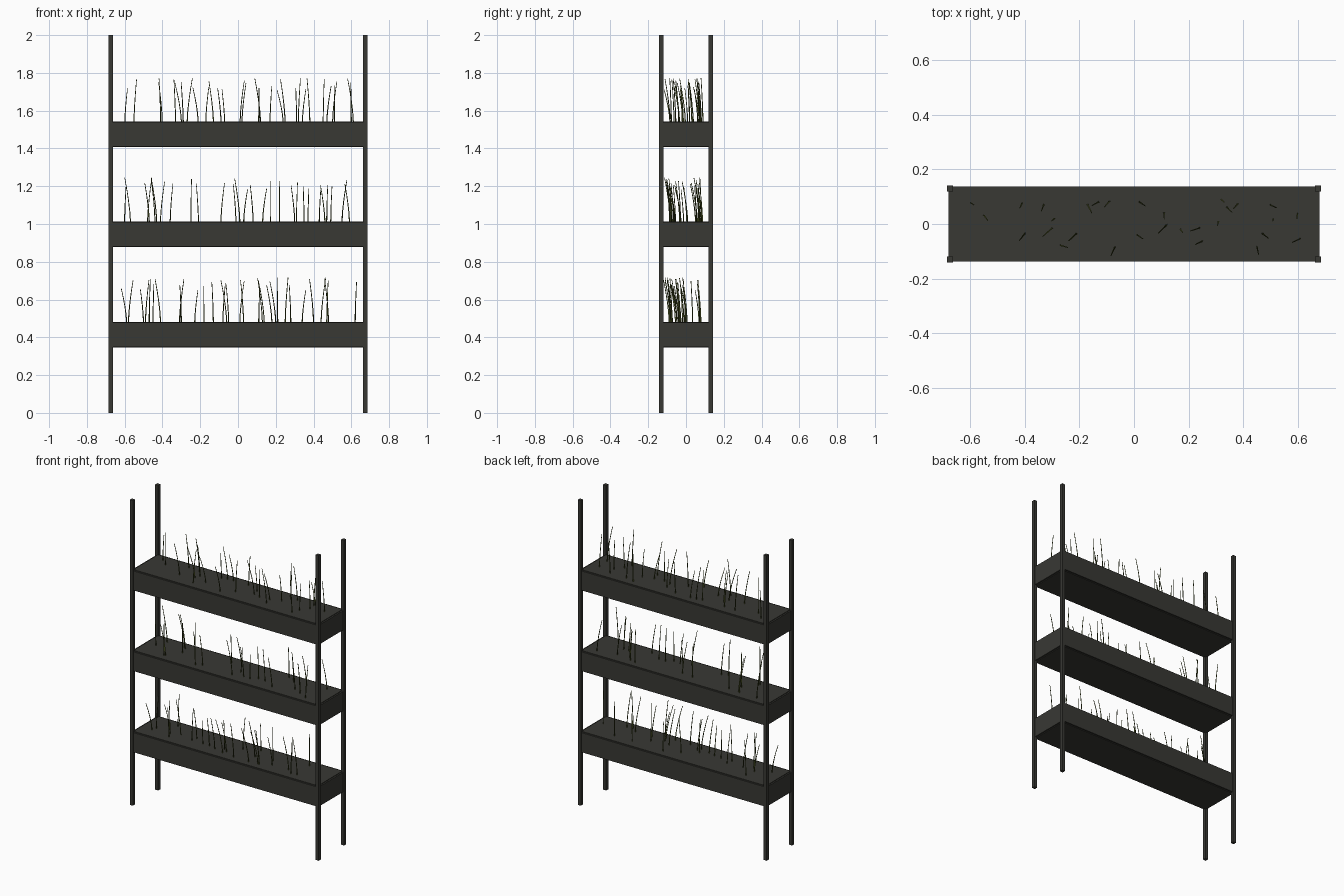
import bpy
import bmesh
import math
import random
from mathutils import Vector

random.seed(4)
cube = bpy.data.objects.get("Cube")
if cube:
    bpy.data.objects.remove(cube, do_unlink=True)


def make_material(name, rgb):
    mat = bpy.data.materials.new(name)
    mat.use_nodes = True
    colour = (*rgb, 1)
    mat.diffuse_color = colour
    mat.node_tree.nodes["Principled BSDF"].inputs["Base Color"].default_value = colour
    return mat


frame_mat = make_material("dark frame", (0.04, 0.04, 0.034))
grass_mat = make_material("olive grass", (0.06, 0.075, 0.014))


def finish(name, bm, mat):
    bmesh.ops.recalc_face_normals(bm, faces=bm.faces[:])
    mesh = bpy.data.meshes.new(name)
    bm.to_mesh(mesh)
    bm.free()
    mesh.materials.append(mat)
    obj = bpy.data.objects.new(name, mesh)
    bpy.context.collection.objects.link(obj)


def box(bm, centre, size):
    made = bmesh.ops.create_cube(bm, size=1)["verts"]
    bmesh.ops.scale(bm, vec=size, verts=made)
    bmesh.ops.translate(bm, vec=centre, verts=made)


# Four square corner posts
POST_X, POST_Y, POST_W = 0.674, 0.131, 0.022
for side, sx in (("right", -1), ("left", 1)):
    for end, sy in (("front", -1), ("back", 1)):
        bm = bmesh.new()
        box(bm, (sx * POST_X, sy * POST_Y, 1), (POST_W, POST_W, 2))
        finish(f"{end}_{side}_post", bm, frame_mat)


# Planter body whose soil bed and base plate stand slightly proud
def planter(name, bottom, top):
    bm = bmesh.new()
    box(bm, (0, 0, (bottom + top) / 2), (1.358, 0.276, top - bottom))
    bm.normal_update()
    for face in [f for f in bm.faces if abs(f.normal.z) > 0.9]:
        lift = face.normal * 0.004
        bmesh.ops.inset_region(bm, faces=[face], thickness=0.014)
        plate = bmesh.ops.extrude_discrete_faces(bm, faces=[face])["faces"][0]
        bmesh.ops.translate(bm, vec=lift, verts=plate.verts)
    finish(name, bm, frame_mat)


# One slim three-sided blade that bends forward as it rises
def blade(bm, root, shift, height, yaw, radius=0.0036, steps=4, sides=3):
    previous = None
    for i in range(steps + 1):
        t = i / steps
        mid = root + Vector((shift.x * t ** 1.5, shift.y * t ** 1.5, height * t))
        ring = []
        for k in range(sides):
            angle = yaw + math.tau * k / sides
            offset = Vector((math.cos(angle), math.sin(angle), 0))
            ring.append(bm.verts.new(mid + offset * radius * (1 - 0.45 * t)))
        if previous:
            for k in range(sides):
                n = (k + 1) % sides
                bm.faces.new((previous[k], previous[n], ring[n], ring[k]))
        previous = ring
    bm.faces.new(previous)


def grass(name, ground, roots):
    bm = bmesh.new()
    for x in roots:
        root = Vector((x / 100, random.uniform(-0.09, 0.09), ground))
        shift = Vector((random.uniform(-0.035, 0.03), random.uniform(-0.035, -0.008), 0))
        blade(bm, root, shift, random.uniform(0.17, 0.24), random.uniform(0, math.pi))
    finish(name, bm, grass_mat)


# Three tiers, with grass roots in hundredths along the trough
TIERS = {
    "lower": (0.35, 0.478, [-59, -58, -50, -49, -47, -45, -41, -31, -30, -23, -18, -13,
                            -8, -6, -5, 1, 3, 11, 13, 14, 18, 20, 21, 25, 28, 34, 40,
                            44, 47, 48, 62]),
    "middle": (0.882, 1.008, [-60, -57, -48, -47, -44, -43, -41, -36, -25, -21, -9, -1,
                              1, 3, 8, 13, 17, 22, 30, 31, 35, 37, 43, 46, 47, 49, 55, 59]),
    "upper": (1.411, 1.538, [-60, -55, -41, -40, -33, -30, -29, -27, -21, -17, -13, -9,
                             -7, 1, 2, 11, 12, 17, 24, 25, 31, 32, 34, 38, 45, 47, 50,
                             51, 60, 61]),
}
for tier, (bottom, top, roots) in TIERS.items():
    planter(f"{tier}_planter", bottom, top)
    grass(f"{tier}_grass", top, roots)
